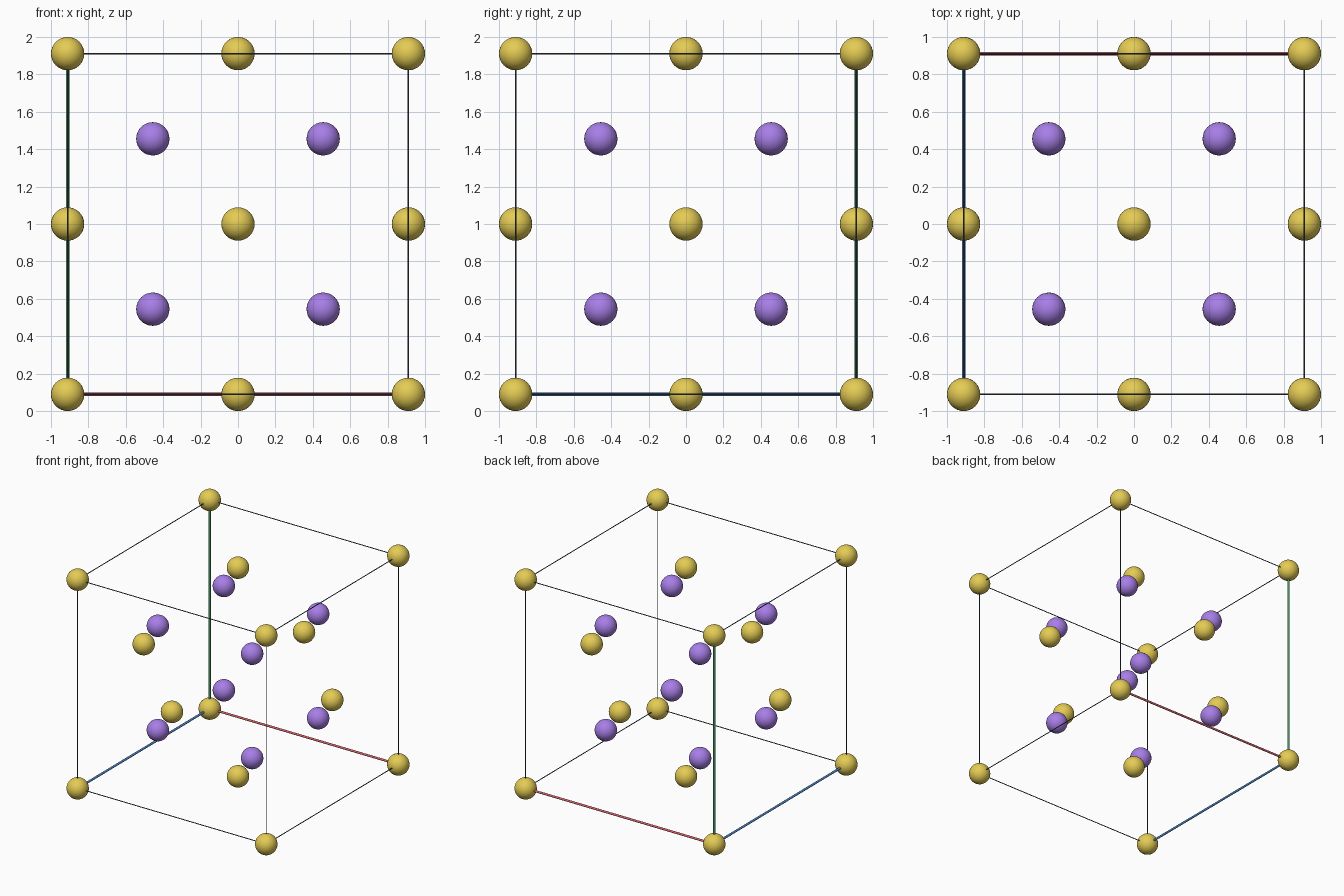
import bpy
from itertools import product
from mathutils import Vector

if "Cube" in bpy.data.objects:
    bpy.data.objects.remove(bpy.data.objects["Cube"])

H = 0.911            # half the cell edge
R = 0.089            # ball radius
C = Vector((0, 0, 1))


def material(name, rgb):
    m = bpy.data.materials.new(name)
    m.diffuse_color = (*rgb, 1)
    m.use_nodes = True
    m.node_tree.nodes["Principled BSDF"].inputs["Base Color"].default_value = m.diffuse_color
    return m


gold = material("gold", (0.78, 0.60, 0.09))
purple = material("purple", (0.39, 0.21, 0.80))
black = material("dark slate", (0.05, 0.07, 0.10))
red = material("red", (0.70, 0.13, 0.15))
green = material("green", (0.10, 0.46, 0.20))
blue = material("blue", (0.08, 0.27, 0.64))


def finish(name, mat):
    ob = bpy.context.object
    ob.name = name
    ob.data.materials.append(mat)
    bpy.ops.object.shade_smooth_by_angle()


def ball(name, pos, mat):
    bpy.ops.mesh.primitive_uv_sphere_add(segments=32, ring_count=16, radius=R,
                                         location=C + Vector(pos))
    finish(name, mat)


def rod(name, a, b, radius, mat):
    a, b = Vector(a), Vector(b)
    bpy.ops.mesh.primitive_cylinder_add(vertices=16, radius=radius, depth=(b - a).length,
                                        location=C + (a + b) / 2)
    bpy.context.object.rotation_euler = (b - a).to_track_quat('Z', 'Y').to_euler()
    finish(name, mat)


# Corner balls and the inner balls at the centres of the eight octants
for s in product((-1, 1), repeat=3):
    ball("corner_ball", Vector(s) * H, gold)
    ball("inner_ball", Vector(s) * H / 2, purple)

# Balls at the face centres
for axis in range(3):
    for s in (-H, H):
        p = [0, 0, 0]
        p[axis] = s
        ball("face_ball", p, gold)

# Cell edges: the three meeting at the back left bottom corner are coloured axes
origin = (-1, 1, -1)
axes = [("red_axis", red), ("blue_axis", blue), ("green_axis", green)]
for axis in range(3):
    others = [i for i in range(3) if i != axis]
    for s in product((-1, 1), repeat=2):
        a, b = [0, 0, 0], [0, 0, 0]
        for i, v in zip(others, s):
            a[i] = b[i] = v * H
        a[axis], b[axis] = -H, H
        if all(v == origin[i] for i, v in zip(others, s)):
            rod(axes[axis][0], a, b, 0.009, axes[axis][1])
        else:
            rod("cell_edge", a, b, 0.0036, black)
